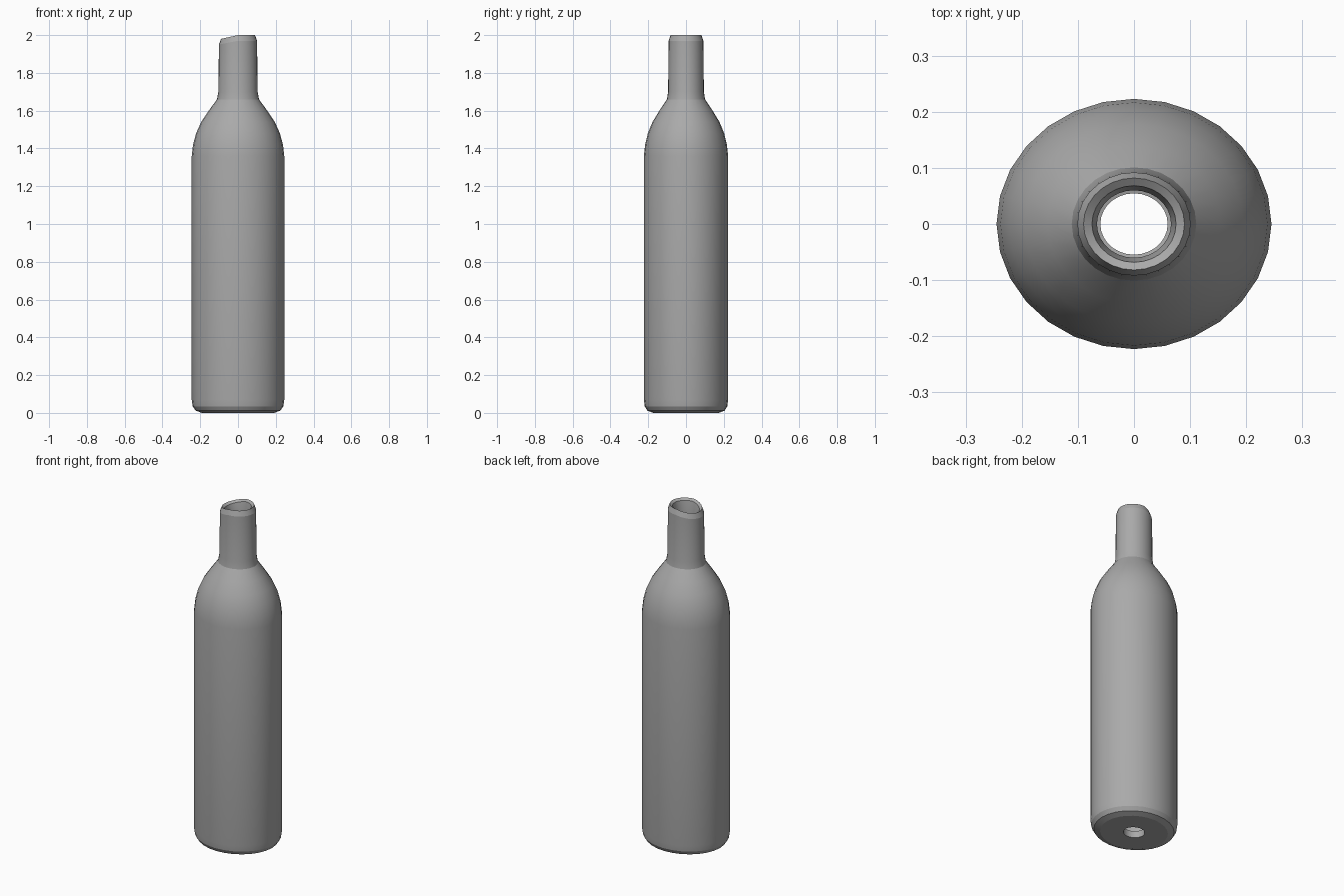
import bpy, bmesh, math

if "Cube" in bpy.data.objects:
    bpy.data.objects.remove(bpy.data.objects["Cube"])

SIDES = 28
DEPTH = 0.91  # the body is slightly oval

# One flat colour
grey = bpy.data.materials.new("bottle grey")
grey.use_nodes = True
colour = (0.4, 0.4, 0.4, 1)
grey.diffuse_color = colour
grey.node_tree.nodes["Principled BSDF"].inputs["Base Color"].default_value = colour

# Closed wall section: base hole, outside, lip, inside
outer = [(0.06, 0.0), (0.19, 0.0), (0.225, 0.012), (0.24, 0.035), (0.245, 0.07),
         (0.245, 1.36), (0.238, 1.42), (0.222, 1.48), (0.195, 1.54),
         (0.155, 1.6), (0.111, 1.66), (0.104, 1.7), (0.101, 1.97), (0.09, 2.0)]
inner = [(0.075, 1.99), (0.066, 1.93), (0.066, 1.66), (0.13, 1.58),
         (0.2, 1.42), (0.21, 1.36), (0.21, 0.07), (0.06, 0.04)]
section = outer + inner


def lathe(name, points):
    bm = bmesh.new()
    rings = []
    for radius, z in points:
        ring = []
        for i in range(SIDES):
            a = math.tau * i / SIDES
            # The lip dips a little on the right
            dip = 0.02 * max(0, -math.cos(a)) if z > 1.95 else 0
            ring.append(bm.verts.new((radius * math.cos(a),
                                      radius * DEPTH * math.sin(a), z - dip)))
        rings.append(ring)
    for low, high in zip(rings, rings[1:] + rings[:1]):
        for i in range(SIDES):
            j = (i + 1) % SIDES
            bm.faces.new((low[i], low[j], high[j], high[i]))
    bmesh.ops.recalc_face_normals(bm, faces=bm.faces)
    mesh = bpy.data.meshes.new(name)
    bm.to_mesh(mesh)
    bm.free()
    mesh.materials.append(grey)
    obj = bpy.data.objects.new(name, mesh)
    bpy.context.collection.objects.link(obj)
    return obj


bottle = lathe("bottle", section)
bpy.context.view_layer.objects.active = bottle
bottle.select_set(True)
bpy.ops.object.shade_smooth_by_angle(angle=math.radians(15))
